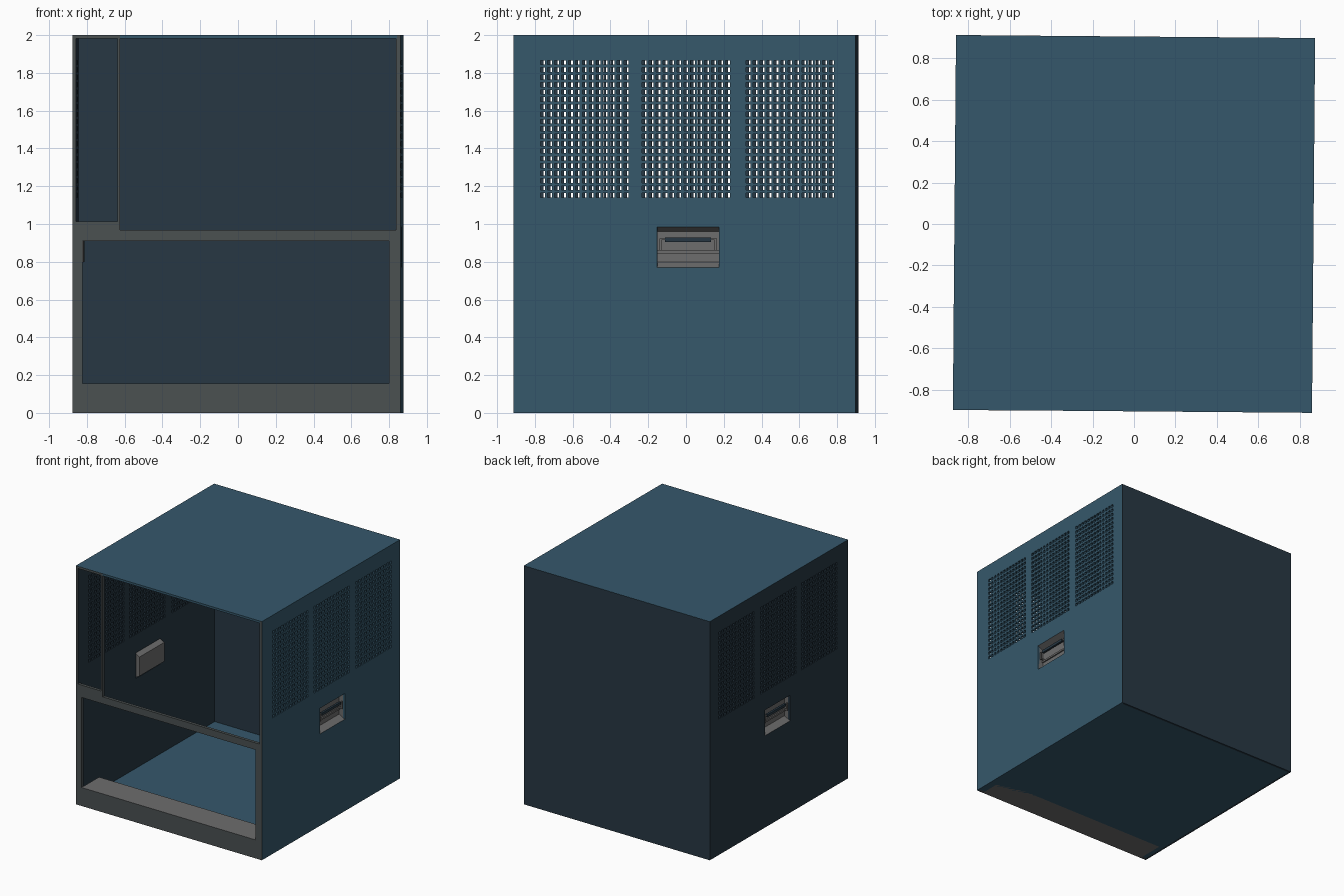
import bpy, bmesh, math

cube = bpy.data.objects.get("Cube")
if cube:
    bpy.data.objects.remove(cube, do_unlink=True)

W, D, H, T = 0.8675, 0.905, 2.0, 0.0175   # half width, half depth, height, wall
TURN = math.radians(-0.48)                # slight turn of the whole cabinet


def material(name, rgb):
    m = bpy.data.materials.new(name)
    m.use_nodes = True
    m.diffuse_color = (*rgb, 1)
    m.node_tree.nodes["Principled BSDF"].inputs["Base Color"].default_value = (*rgb, 1)
    return m


BLUE = material("steel blue", (0.036, 0.097, 0.148))
DARK = material("dark blue", (0.02, 0.039, 0.057))
FRAME = material("frame grey", (0.069, 0.081, 0.083))
GREY = material("light grey", (0.153, 0.153, 0.153))


def finish(name, bm, mats, front_index=None):
    bmesh.ops.recalc_face_normals(bm, faces=bm.faces)
    if front_index is not None:            # front edges take the second colour
        for f in bm.faces:
            if f.normal.y < -0.9 and f.calc_center_median().y < -D + 0.001:
                f.material_index = front_index
    me = bpy.data.meshes.new(name)
    bm.to_mesh(me)
    bm.free()
    ob = bpy.data.objects.new(name, me)
    for m in mats:
        me.materials.append(m)
    ob.rotation_euler.z = TURN
    bpy.context.collection.objects.link(ob)
    return ob


def add_box(bm, x, y, z):
    vs = bmesh.ops.create_cube(bm, size=1)["verts"]
    for v in vs:
        for k, (a, b) in enumerate((x, y, z)):
            v.co[k] = (a + b) / 2 + v.co[k] * (b - a)


def boxes(name, items, mats, front_index=None):
    bm = bmesh.new()
    for it in items:
        add_box(bm, *it)
    return finish(name, bm, mats, front_index)


# Layout of vent holes and handle cut-out
HOLE, COLS, ROWS = 0.023, 13, 19
PY, PZ = 0.0368, 0.0391
VENTS = (-0.53, 0.007, 0.558)
VENT_BOTTOM = 1.14
HY, HALF = 0.018, 0.163
HZ0, HZ1 = 0.77, 0.985

hole_y = []
for c in VENTS:
    for i in range(COLS):
        mid = c + (i - (COLS - 1) / 2) * PY
        hole_y.append((mid - HOLE / 2, mid + HOLE / 2))
hole_z = [(VENT_BOTTOM + j * PZ, VENT_BOTTOM + j * PZ + HOLE) for j in range(ROWS)]


def inside(v, spans):
    return any(a < v < b for a, b in spans)


def side_wall(name, s, mat):
    """Perforated wall: a grid of cells, with the holes left out."""
    ys = sorted({-D, D, HY - HALF, HY + HALF, *(v for p in hole_y for v in p)})
    zs = sorted({0, H, HZ0, HZ1, *(v for p in hole_z for v in p)})
    ny, nz = len(ys) - 1, len(zs) - 1

    def solid(i, j):
        if not (0 <= i < ny and 0 <= j < nz):
            return False
        y, z = (ys[i] + ys[i + 1]) / 2, (zs[j] + zs[j + 1]) / 2
        vent = inside(y, hole_y) and inside(z, hole_z)
        grip = abs(y - HY) < HALF and HZ0 < z < HZ1
        return not (vent or grip)

    bm, verts = bmesh.new(), {}

    def vert(i, j, k):
        if (i, j, k) not in verts:
            verts[i, j, k] = bm.verts.new((s * (W - k * T), ys[i], zs[j]))
        return verts[i, j, k]

    for i in range(ny):
        for j in range(nz):
            if not solid(i, j):
                continue
            ring = [(i, j), (i + 1, j), (i + 1, j + 1), (i, j + 1)]
            for k in (0, 1):
                bm.faces.new([vert(*p, k) for p in ring])
            around = [(i, j - 1), (i + 1, j), (i, j + 1), (i - 1, j)]
            for n, cell in enumerate(around):
                if not solid(*cell):
                    a, b = ring[n], ring[(n + 1) % 4]
                    bm.faces.new([vert(*a, 0), vert(*b, 0), vert(*b, 1), vert(*a, 1)])
    return finish(name, bm, [mat, FRAME], 1)


def handle(prefix, s):
    # Recessed tray with sloping top and bottom, open to the outside
    profile = [(0, HZ1), (0.052, HZ1 - 0.025), (0.052, HZ0 + 0.03), (0, HZ0)]
    bm = bmesh.new()
    ends = [[bm.verts.new((s * (W - d), HY + e * HALF, z)) for d, z in profile]
            for e in (-1, 1)]
    for n in range(3):
        bm.faces.new([ends[0][n], ends[0][n + 1], ends[1][n + 1], ends[1][n]])
    for e in ends:
        bm.faces.new(e)
    finish(prefix + "_handle_tray", bm, [GREY])

    def x(a, b):
        return tuple(sorted((s * (W - a), s * (W - b))))
    # Hinge strip, arms and grip
    parts = [(x(0.04, 0.051), (HY - HALF, HY + HALF), (0.845, 0.86))]
    for e in (-1, 1):
        y = HY + e * 0.146
        parts.append((x(0.012, 0.022), (y - 0.006, y + 0.006), (0.865, 0.922)))
        parts.append((x(0.012, 0.05), (y - 0.006, y + 0.006), (0.86, 0.87)))
    parts.append((x(0.013, 0.021), (HY - 0.146, HY + 0.146), (0.914, 0.922)))
    boxes(prefix + "_handle_arms", parts, [GREY])
    boxes(prefix + "_handle_grip",
          [(x(0.008, 0.026), (HY - 0.122, HY + 0.122), (0.906, 0.928))], [DARK])


# Side walls and their handles
for prefix, s, mat in (("left", 1, BLUE), ("right", -1, DARK)):
    side_wall(prefix + "_wall", s, mat)
    handle(prefix, s)

# Roof, floor and back; thin skins cover the wall ends
I = W - T
E = 0.0006
boxes("roof", [((-I, I), (-D, D), (H - T, H)), ((-W, W), (-D, D), (H, H + E))], [BLUE])
boxes("floor", [((-I, I), (-D + T, D - T), (0, T))], [BLUE])
boxes("back_wall", [((-I, I), (D - T, D), (0, H - T)), ((-W, W), (D, D + E), (0, H))], [DARK])

# Front frame: posts, cross rail and window divider
front = (-D, -D + 0.025)
L0, L1 = -0.815, 0.807          # lower opening
BAR0, BAR1 = -0.631, -0.618     # window divider
boxes("front_frame", [
    ((-I, L0), front, (0, 0.91)),
    ((L1, I), front, (0, 0.91)),
    ((-I, I), front, (0.91, 0.968)),
    ((-I, BAR1), front, (0.968, 1.013)),
    ((BAR0, BAR1), front, (1.013, H - T)),
    ((0.844, I), front, (0.968, H - T)),
    ((-W, BAR1), (-D - E, -D), (H - T, H)),
], [FRAME])

# Deep sill below the lower opening, with a frame-coloured front
boxes("front_sill", [((L0, L1), (-D, -D + 0.23), (0, 0.155))], [GREY, FRAME], 1)
